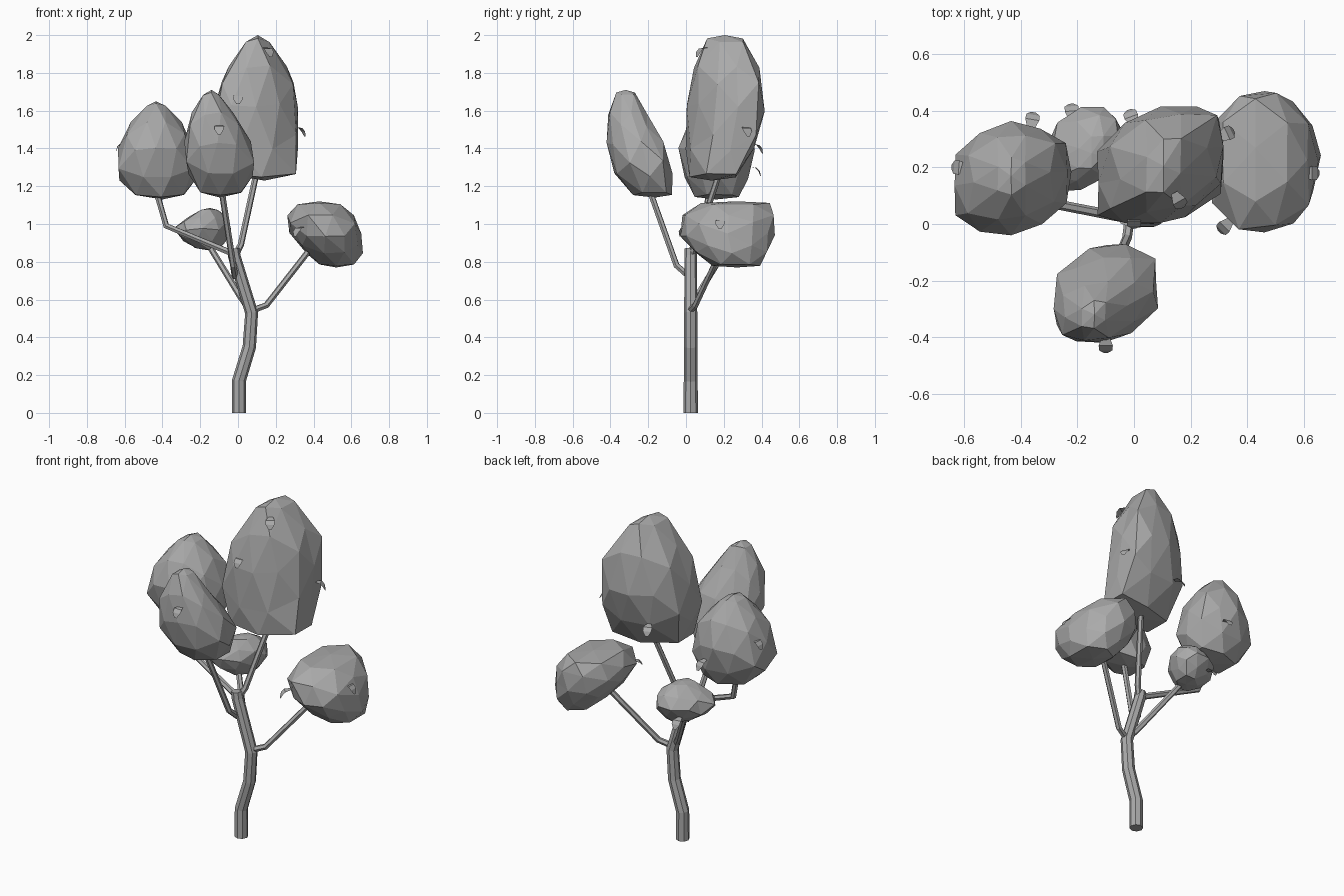
import bpy, bmesh, math, random
from mathutils import Matrix, Vector

random.seed(4)
if "Cube" in bpy.data.objects:
    bpy.data.objects.remove(bpy.data.objects["Cube"])

grey = bpy.data.materials.new("plain grey")
grey.use_nodes = True
GREY = (0.4, 0.4, 0.4, 1)
grey.diffuse_color = GREY
grey.node_tree.nodes["Principled BSDF"].inputs["Base Color"].default_value = GREY


def add_mesh(name, bm):
    mesh = bpy.data.meshes.new(name)
    bm.to_mesh(mesh)
    bm.free()
    mesh.materials.append(grey)
    obj = bpy.data.objects.new(name, mesh)
    bpy.context.collection.objects.link(obj)


def limb(name, points, radius, sides, end_scale):
    """Faceted tube along a path, tapering to end_scale."""
    curve = bpy.data.curves.new(name, "CURVE")
    curve.dimensions = "3D"
    curve.bevel_depth = radius
    curve.bevel_resolution = (sides - 4) // 2
    curve.use_fill_caps = True
    spline = curve.splines.new("POLY")
    spline.points.add(len(points) - 1)
    spline.use_smooth = False
    for i, (p, co) in enumerate(zip(spline.points, points)):
        p.co = (*co, 1)
        p.radius = 1 + (end_scale - 1) * i / (len(points) - 1)
    curve.materials.append(grey)
    obj = bpy.data.objects.new(name, curve)
    bpy.context.collection.objects.link(obj)
    bpy.ops.object.select_all(action="DESELECT")
    obj.select_set(True)
    bpy.context.view_layer.objects.active = obj
    bpy.ops.object.convert(target="MESH")


def extent(levels, z):
    """Interpolated x and y limits of a leaf clump at height z."""
    for low, high in zip(levels, levels[1:]):
        if z <= high[0]:
            t = max(0, (z - low[0]) / (high[0] - low[0]))
            return [a + (b - a) * t for a, b in zip(low[1:], high[1:])]
    return levels[-1][1:]


def clamp(value, limit):
    return max(-limit, min(limit, value))


# Turns the sphere so that a ridge running front to back lies on top
RIDGE_UP = Matrix.Rotation(math.pi / 2, 3, "Z") @ Matrix.Rotation(-math.atan(0.618), 3, "Y")


def clump(name, levels, skew=0.0, bulge=1.04):
    """Low-poly clump: a sphere fitted to (z, x0, x1, y0, y1) levels.
    skew stretches the plan along its x = y diagonal, bulge squares it off."""
    bm = bmesh.new()
    bmesh.ops.create_icosphere(bm, subdivisions=2, radius=1)
    z0, z1 = levels[0][0], levels[-1][0]
    for v in bm.verts:
        u = RIDGE_UP @ v.co.normalized()
        h = clamp(u.z * 1.12, 1)
        z = z0 + (z1 - z0) * (h + 1) / 2
        x0, x1, y0, y1 = extent(levels, z)
        flat = Vector((u.x, u.y))
        if flat.length > 0.01:
            flat.normalize()
        flat.y = flat.y * math.sqrt(1 - skew * skew) + flat.x * skew
        flat *= bulge * random.uniform(0.97, 1.04)
        wobble = random.uniform(-0.03, 0.03) * (z1 - z0) * (1 - abs(h))
        v.co = ((x0 + x1) / 2 + clamp(flat.x, 1.03) * (x1 - x0) / 2,
                (y0 + y1) / 2 + clamp(flat.y, 1.03) * (y1 - y0) / 2, z + wobble)
    bmesh.ops.recalc_face_normals(bm, faces=bm.faces)
    add_mesh(name, bm)


def leaf(name, position, heading):
    """Small curled leaf drooping outward along the heading in degrees."""
    out = Vector((math.cos(math.radians(heading)), math.sin(math.radians(heading)), 0))
    side = Vector((-out.y, out.x, 0))
    bm = bmesh.new()
    rows = []
    for reach, drop, half in ((-0.035, 0.024, 0.012), (0, 0.018, 0.025),
                              (0.017, 0, 0.024), (0.026, -0.026, 0.008)):
        mid = Vector(position) + out * reach + Vector((0, 0, drop))
        rows.append([bm.verts.new(mid + side * half * s) for s in (-1, 1)])
    for a, b in zip(rows, rows[1:]):
        bm.faces.new((a[0], a[1], b[1], b[0]))
    bmesh.ops.solidify(bm, geom=bm.faces[:], thickness=0.003)
    add_mesh(name, bm)


# Trunk
limb("trunk", [(.005, .025, 0), (.005, .025, .17), (.06, .025, .35), (.072, .025, .53),
               (-.02, .025, .83), (-.025, .025, .87)], 0.038, 8, 0.85)

# Branches
BRANCHES = {
    "crown_branch": [(-.02, .02, .82), (.015, .05, .89), (.1, .18, 1.28)],
    "right_branch": [(-.02, .02, .84), (-.38, .09, .99), (-.44, .13, 1.2)],
    "front_branch": [(-.015, .02, .72), (-.025, -.05, .78), (-.09, -.2, 1.2)],
    "left_branch": [(.07, .02, .54), (.15, .05, .57), (.4, .2, .89)],
    "back_branch": [(.06, .02, .55), (.01, .06, .62), (-.18, .25, .93)],
}
for name, path in BRANCHES.items():
    limb(name, path, 0.018, 6, 0.9)

# Foliage clumps, bottom level first
clump("crown_foliage", [(1.23, .02, .26, .04, .23), (1.26, -.08, .31, .01, .28),
                        (1.48, -.14, .31, 0, .4), (1.74, -.1, .31, .02, .42),
                        (1.94, .01, .2, .08, .34), (2, .09, .12, .13, .28)], .3, 1.12)
clump("front_foliage", [(1.14, -.19, 0, -.25, -.08), (1.19, -.23, .05, -.35, -.07),
                        (1.34, -.29, .1, -.4, -.08), (1.5, -.27, .03, -.43, -.16),
                        (1.66, -.22, -.07, -.39, -.25), (1.71, -.15, -.13, -.36, -.28)],
      .2, 1.07)
clump("right_foliage", [(1.13, -.5, -.3, .06, .26), (1.17, -.6, -.24, .02, .31),
                        (1.3, -.66, -.21, -.04, .36), (1.47, -.62, -.25, -.04, .36),
                        (1.6, -.52, -.34, .06, .28), (1.65, -.46, -.41, .12, .22)],
      .12, 1.0)
clump("left_foliage", [(.77, .44, .6, .16, .38), (.81, .4, .66, .08, .42),
                       (.92, .29, .65, -.01, .46), (1, .25, .64, -.05, .47),
                       (1.09, .28, .58, .02, .46), (1.12, .33, .53, .11, .43)])
clump("back_foliage", [(.86, -.2, -.1, .2, .33), (.9, -.28, -.07, .15, .37),
                       (.97, -.34, -.04, .12, .41), (1.04, -.26, -.06, .16, .38),
                       (1.085, -.18, -.12, .2, .3)], .35, 1.08)

# Loose leaves
LEAVES = [((0, .01, 1.66), -90), ((.16, .08, 1.91), -60), ((.33, .32, 1.49), 25),
          ((-.01, .38, 1.4), 110), ((-.1, -.43, 1.5), -90), ((.63, .18, 1), 0),
          ((.32, -.01, .96), -135), ((-.62, .2, 1.41), 175),
          ((-.36, .37, 1.28), 80), ((-.22, .4, .9), 95)]
for i, (position, heading) in enumerate(LEAVES):
    leaf(f"leaf_{i + 1}", position, heading)
